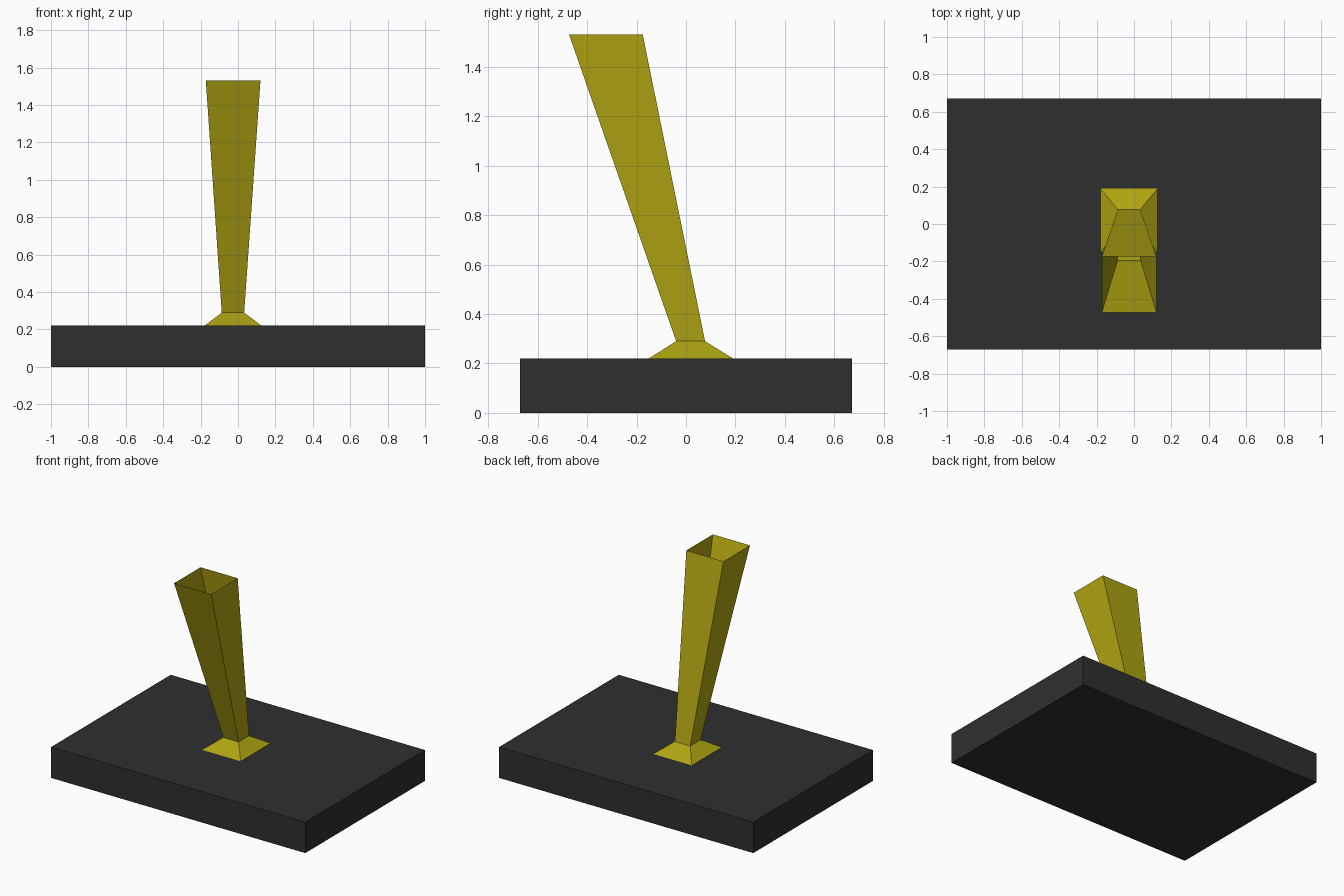
import bpy, bmesh

if "Cube" in bpy.data.objects:
    bpy.data.objects.remove(bpy.data.objects["Cube"])


def material(name, rgb):
    m = bpy.data.materials.new(name)
    m.diffuse_color = (*rgb, 1)
    m.use_nodes = True
    m.node_tree.nodes["Principled BSDF"].inputs["Base Color"].default_value = m.diffuse_color
    return m


black = material("charcoal", (0.028, 0.028, 0.028))
yellow = material("mustard", (0.43, 0.37, 0.006))


def loft(name, rings, mat, cap_bottom=False, cap_top=False):
    """Rectangular rings (x0, x1, y0, y1, z), bottom to top, joined by walls."""
    bm = bmesh.new()
    loops = [[bm.verts.new(p) for p in ((x0, y0, z), (x1, y0, z), (x1, y1, z), (x0, y1, z))]
             for x0, x1, y0, y1, z in rings]
    for a, b in zip(loops, loops[1:]):
        for i in range(4):
            j = (i + 1) % 4
            bm.faces.new((a[i], a[j], b[j], b[i]))
    if cap_bottom:
        bm.faces.new(loops[0][::-1])
    if cap_top:
        bm.faces.new(loops[-1])
    me = bpy.data.meshes.new(name)
    bm.to_mesh(me)
    bm.free()
    me.materials.append(mat)
    ob = bpy.data.objects.new(name, me)
    bpy.context.collection.objects.link(ob)
    return ob


# Base slab
loft("base", [(-1, 1, -0.672, 0.672, 0), (-1, 1, -0.672, 0.672, 0.22)], black, True, True)

# Leaning open-topped lever with flared foot
top = (-0.172, 0.12, -0.473, -0.175, 1.53)
loft("lever", [(-0.183, 0.13, -0.155, 0.195, 0.217),
               (-0.087, 0.033, -0.04, 0.077, 0.29), top], yellow)

# Hollow inside the lever, closed by a small floor
loft("lever_socket", [(-0.088, 0.036, -0.195, -0.07, 0.8), top], yellow, True)
